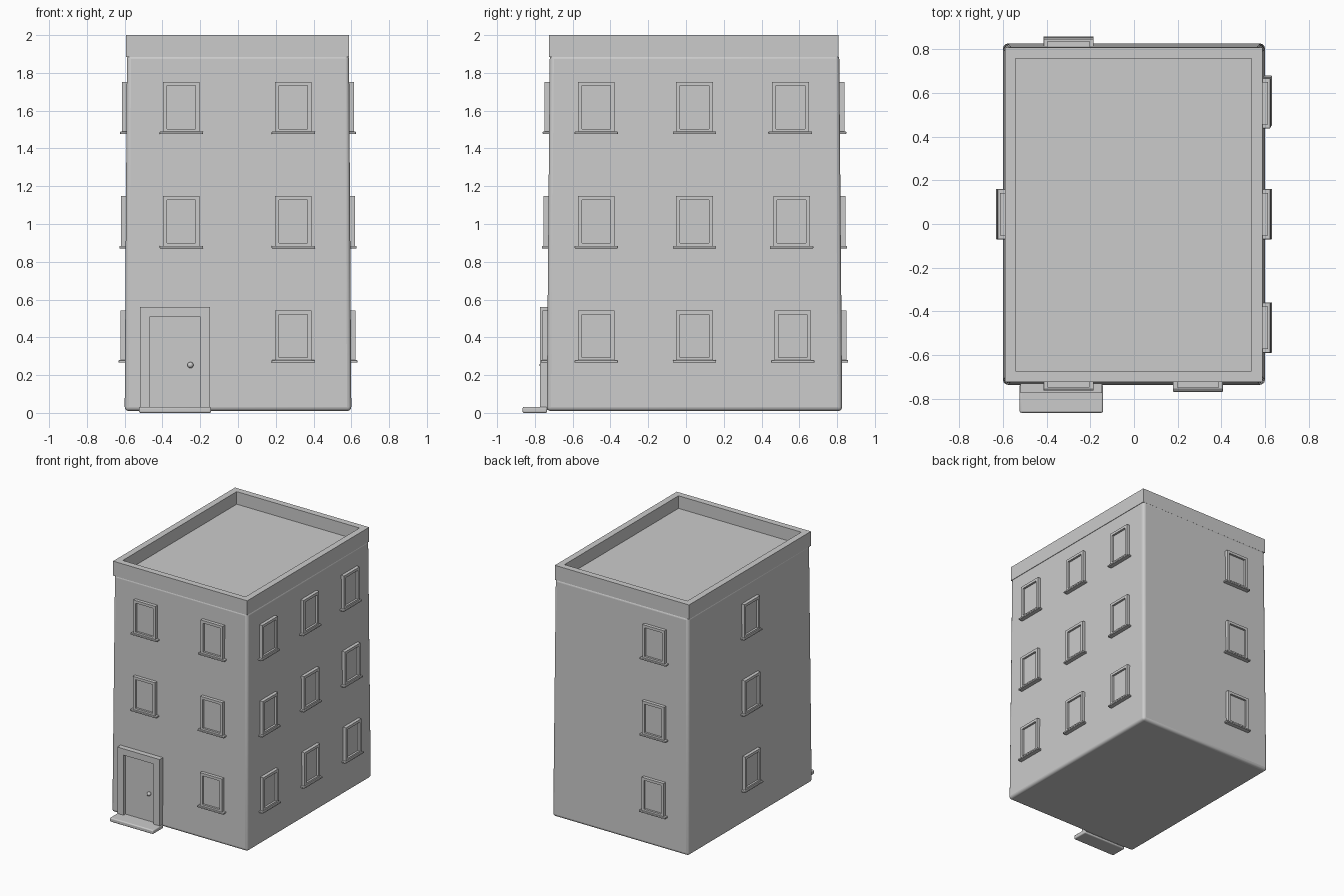
import bpy, bmesh
from math import radians
from mathutils import Matrix, Vector

if "Cube" in bpy.data.objects:
    bpy.data.objects.remove(bpy.data.objects["Cube"])

CY = 0.045  # building centre in y


def finish(bm, name, matrix=None, bevel=0.0, segments=2):
    bmesh.ops.recalc_face_normals(bm, faces=bm.faces)
    me = bpy.data.meshes.new(name)
    bm.to_mesh(me)
    bm.free()
    ob = bpy.data.objects.new(name, me)
    bpy.context.collection.objects.link(ob)
    if matrix:
        ob.matrix_world = matrix
    if bevel:
        m = ob.modifiers.new("round", 'BEVEL')
        m.width, m.segments = bevel, segments
    bpy.context.view_layer.objects.active = ob
    ob.select_set(True)
    bpy.ops.object.shade_smooth_by_angle(angle=radians(35))
    ob.select_set(False)
    return ob


def box_bm(x0, x1, y0, y1, z0, z1):
    bm = bmesh.new()
    bmesh.ops.create_cube(bm, size=1)
    for v in bm.verts:
        v.co = Vector((x1 if v.co.x > 0 else x0, y1 if v.co.y > 0 else y0,
                       z1 if v.co.z > 0 else z0))
    return bm


def recess(bm, axis, border, depth):
    # inset the face pointing along axis and push it inward
    bm.normal_update()
    face = max(bm.faces, key=lambda f: f.normal.dot(axis))
    bmesh.ops.inset_region(bm, faces=[face], thickness=border, use_even_offset=True)
    ret = bmesh.ops.extrude_face_region(bm, geom=[face])
    bmesh.ops.translate(bm, vec=-axis * depth,
                        verts=[g for g in ret['geom'] if isinstance(g, bmesh.types.BMVert)])
    if face.is_valid:
        bmesh.ops.delete(bm, geom=[face], context='FACES_ONLY')


# main block, slightly tapered with rounded edges
bm = box_bm(-0.6, 0.6, CY - 0.782, CY + 0.782, 0.01, 1.895)
for v in bm.verts:
    if v.co.z > 1:
        v.co.x *= 0.98
        v.co.y = CY + (v.co.y - CY) * 0.98
finish(bm, "building_body", bevel=0.022, segments=4)

# parapet with sunken roof
UP, FRONT = Vector((0, 0, 1)), Vector((0, -1, 0))
bm = box_bm(-0.592, 0.588, CY - 0.769, CY + 0.763, 1.885, 2.0)
recess(bm, UP, 0.05, 0.1)
finish(bm, "roof_parapet")


def window(name, angle, half, along, z):
    # wall offset follows the taper; local -y is outward
    off = half * (1 - 0.02 * z / 1.9)
    m = (Matrix.Translation((0, CY, 0)) @ Matrix.Rotation(radians(angle), 4, 'Z')
         @ Matrix.Translation((along, -off, z)))
    bm = box_bm(-0.097, 0.097, -0.025, 0.02, -0.135, 0.135)
    recess(bm, FRONT, 0.021, 0.016)
    finish(bm, name + "_frame", m)
    finish(box_bm(-0.115, 0.115, -0.035, 0.02, -0.142, -0.129), name + "_sill", m, 0.003)


# windows on each floor of each wall
for floor in range(3):
    z = 0.408 + 0.605 * floor
    for col, x in enumerate((-0.3, 0.293)):
        if floor or col:
            window("front_window", 0, 0.782, x, z)
    for y in (-0.52, 0, 0.52 - 0.006 * floor):
        window("right_window", 90, 0.6, y, z)
    window("back_window", 180, 0.782, 0.3, z)
    window("left_window", -90, 0.6, 0, z)

# door surround (upside-down U profile)
yw = CY - 0.782
outline = [(-0.52, 0.015), (-0.52, 0.56), (-0.147, 0.56), (-0.147, 0.015),
           (-0.2, 0.015), (-0.2, 0.51), (-0.465, 0.51), (-0.465, 0.015)]
bm = bmesh.new()
f = bm.faces.new([bm.verts.new((x, yw - 0.037, z)) for x, z in outline])
ret = bmesh.ops.extrude_face_region(bm, geom=[f])
bmesh.ops.translate(bm, vec=(0, 0.06, 0),
                    verts=[g for g in ret['geom'] if isinstance(g, bmesh.types.BMVert)])
finish(bm, "door_surround")

# door leaf, knob and step
finish(box_bm(-0.47, -0.195, yw - 0.012, yw + 0.03, 0.015, 0.515), "door_leaf")
bm = bmesh.new()
bmesh.ops.create_uvsphere(bm, u_segments=20, v_segments=12, radius=0.016)
finish(bm, "door_knob", Matrix.Translation((-0.252, yw - 0.022, 0.253)))
finish(box_bm(-0.524, -0.142, -0.865, -0.735, 0.0, 0.032), "door_step", bevel=0.008, segments=3)
